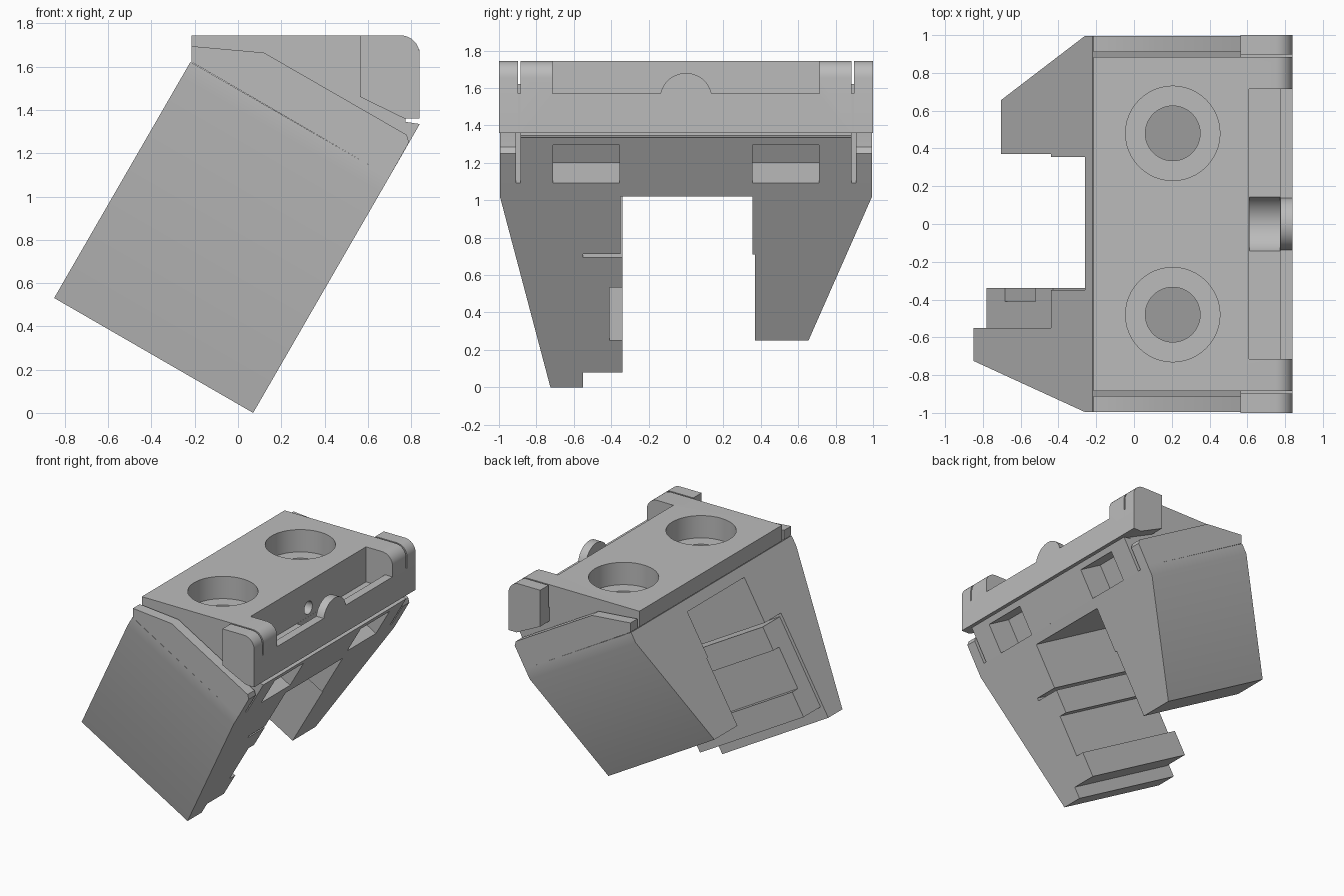
import bpy
import bmesh
import math

cube = bpy.data.objects.get("Cube")
if cube:
    bpy.data.objects.remove(cube, do_unlink=True)

grey = bpy.data.materials.new("plain grey")
grey.use_nodes = True
COLOUR = (0.5, 0.5, 0.5, 1)
grey.diffuse_color = COLOUR
grey.node_tree.nodes["Principled BSDF"].inputs["Base Color"].default_value = COLOUR

TILT = math.radians(30)
S, C = math.sin(TILT), math.cos(TILT)
DEPTH = 1.062          # thickness of the tilted frame
TOP = 1.745            # height of the flat top
FLOOR = 1.26           # where the head sits along the tilted frame


def tilted(u, y, v):
    """Along the tilted legs, across, and through their thickness."""
    return (0.07 + S * u - C * v, y, C * u + S * v)


def side(x, z, y):
    return (x, y, z)


def front(y, z, x):
    return (x, y, z)


def above(x, y, z):
    return (x, y, z)


def prism(name, points, a, b, place):
    """Extrude a flat outline between two depths."""
    bm = bmesh.new()
    lower = [bm.verts.new(place(p, q, a)) for p, q in points]
    upper = [bm.verts.new(place(p, q, b)) for p, q in points]
    bm.faces.new(lower)
    bm.faces.new(upper)
    n = len(points)
    for i in range(n):
        j = (i + 1) % n
        bm.faces.new((lower[i], lower[j], upper[j], upper[i]))
    bmesh.ops.recalc_face_normals(bm, faces=bm.faces)
    mesh = bpy.data.meshes.new(name)
    bm.to_mesh(mesh)
    bm.free()
    mesh.materials.append(grey)
    obj = bpy.data.objects.new(name, mesh)
    bpy.context.collection.objects.link(obj)
    return obj


def rect(p0, p1, q0, q1):
    return [(p0, q0), (p1, q0), (p1, q1), (p0, q1)]


def arc(cx, cy, r, start, end, steps):
    angles = [math.radians(start + (end - start) * i / steps) for i in range(steps + 1)]
    return [(cx + r * math.cos(t), cy + r * math.sin(t)) for t in angles]


def circle(cx, cy, r):
    return arc(cx, cy, r, 0, 352.5, 47)


def activate(obj):
    bpy.ops.object.select_all(action='DESELECT')
    obj.select_set(True)
    bpy.context.view_layer.objects.active = obj


def cut(obj, cutter):
    cutter.hide_render = True
    mod = obj.modifiers.new("cut", 'BOOLEAN')
    mod.operation = 'DIFFERENCE'
    mod.solver = 'EXACT'
    mod.object = cutter
    activate(obj)
    bpy.ops.object.modifier_apply(modifier=mod.name)
    bpy.data.objects.remove(cutter, do_unlink=True)


# Tilted frame: two tapered legs of unequal length joined by a beam
front_leg = [(FLOOR, -0.995), (1.178, -0.995), (0, -0.725), (0, -0.55), (0.092, -0.55),
             (0.092, -0.34), (0.289, -0.34), (0.289, -0.41), (0.615, -0.41), (0.615, -0.34),
             (0.8, -0.34), (0.8, -0.55), (0.822, -0.55), (0.822, -0.35), (1.178, -0.35)]
back_leg = [(1.178, 0.355), (0.82, 0.355), (0.82, 0.37), (0.289, 0.37),
            (0.289, 0.655), (1.178, 0.995), (FLOOR, 0.995)]
frame = prism("leg_frame", front_leg + back_leg, 0, DEPTH, tilted)
cut(frame, prism("leg_recess", rect(0, 0.822, -0.55, -0.3), DEPTH - 0.025, 1.2, tilted))

# Wedge head with a rounded front top edge
rounded = arc(0.75, TOP - 0.09, 0.09, 0, 90, 8)
head = prism("head", [(0.70, 1.091), (0.84, 1.335), (0.775, 1.345), (0.775, 1.36), (0.84, 1.36)]
             + rounded + [(-0.215, TOP), (-0.215, 1.622)], -0.885, 0.885, side)

# Front tray with a lip, a round trough and a small bore
cut(head, prism("tray", [(0.61, 1.9), (0.61, 1.47), (0.775, 1.47),
                         (0.775, 1.57), (0.9, 1.57), (0.9, 1.9)], -0.715, 0.715, side))
cut(head, prism("trough", circle(0, 1.54, 0.16), 0.611, 0.774, front))
cut(head, prism("bore", circle(0, 1.54, 0.05), 0.3, 0.7, front))

for s in (-1, 1):
    # Stepped holes in the top
    cut(head, prism("wide_hole", circle(0.205, s * 0.48, 0.25), TOP - 0.175, 2, above))
    cut(head, prism("deep_hole", circle(0.205, s * 0.48, 0.145), 1.2, 1.8, above))
    # Square pockets in the sloping underside
    y0, y1 = sorted((s * 0.355, s * 0.71))
    cut(head, prism("pocket", rect(FLOOR - 0.05, 1.495, y0, y1), -0.1, 0.22, tilted))

# Round tab on the middle of the lip
prism("lip_tab", arc(0, 1.54, 0.14, 12.4, 167.6, 24), 0.775, 0.84, front)

for s, end in ((-1, "front"), (1, "back")):
    # Side plate, set off from the head by a thin slot
    prism(end + "_side_plate", [(0.70, 1.091), (0.79, 1.25), (0.78, 1.285), (0.12, 1.665),
                                (-0.215, 1.695), (-0.215, 1.622)], s * 0.91, s * 0.995, side)
    # Corner clip and the web that ties it to the lip
    prism(end + "_clip", [(0.565, TOP), (0.565, 1.46), (0.77, 1.36), (0.84, 1.36)] + rounded,
          s * 0.897, s, side)
    prism(end + "_clip_web", [(0.565, 1.57), (0.565, 1.46), (0.77, 1.36), (0.84, 1.36), (0.84, 1.57)],
          s * 0.885, s * 0.897, side)

for obj in list(bpy.context.collection.objects):
    if obj.type == 'MESH' and grey.name in obj.data.materials:
        activate(obj)
        bpy.ops.object.shade_smooth_by_angle(angle=math.radians(30))
